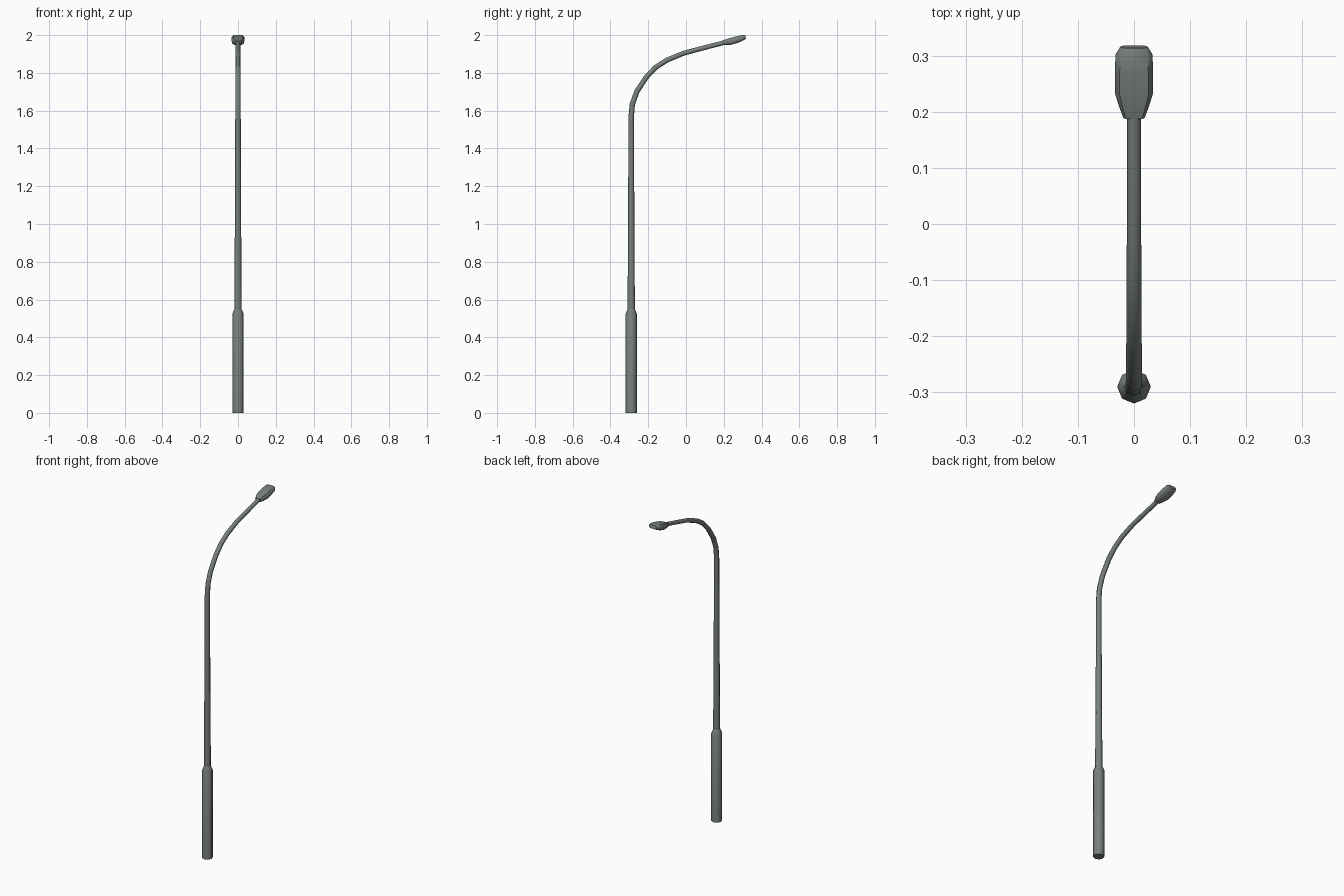
import bpy, bmesh, math
from mathutils import Vector

if "Cube" in bpy.data.objects:
    bpy.data.objects.remove(bpy.data.objects["Cube"])


def material(name, rgb):
    m = bpy.data.materials.new(name)
    m.diffuse_color = (*rgb, 1)
    m.use_nodes = True
    m.node_tree.nodes["Principled BSDF"].inputs["Base Color"].default_value = m.diffuse_color
    return m


steel = material("grey green steel", (0.19, 0.22, 0.20))
lens = material("lamp lens grey", (0.27, 0.25, 0.25))


def loft(name, rings, mats):
    """Skin a list of equal-length vertex rings and cap both ends."""
    bm = bmesh.new()
    vs = [[bm.verts.new(p) for p in r] for r in rings]
    n = len(rings[0])
    for a, b in zip(vs, vs[1:]):
        for i in range(n):
            j = (i + 1) % n
            bm.faces.new((a[i], a[j], b[j], b[i]))
    bm.faces.new(vs[0][::-1])
    bm.faces.new(vs[-1])
    bmesh.ops.recalc_face_normals(bm, faces=bm.faces)
    me = bpy.data.meshes.new(name)
    bm.to_mesh(me)
    bm.free()
    ob = bpy.data.objects.new(name, me)
    bpy.context.collection.objects.link(ob)
    for m in mats:
        me.materials.append(m)
    bpy.ops.object.select_all(action='DESELECT')
    ob.select_set(True)
    bpy.context.view_layer.objects.active = ob
    bpy.ops.object.shade_smooth_by_angle(angle=math.radians(50))
    return ob


def tube(name, path, sides=8):
    """Tapered tube along (y, z, radius) points in the x = 0 plane."""
    rings = []
    for k, (y, z, r) in enumerate(path):
        a, b = path[max(k - 1, 0)], path[min(k + 1, len(path) - 1)]
        t = Vector((0, b[0] - a[0], b[1] - a[1])).normalized()
        nrm = Vector((0, -t.z, t.y))
        c = Vector((0, y, z))
        rings.append([c + r * (math.cos(q) * Vector((1, 0, 0)) + math.sin(q) * nrm)
                      for q in (2 * math.pi * i / sides for i in range(sides))])
    return loft(name, rings, [steel])


# thick lower sleeve with a sloped shoulder
PY = -0.29
tube("base_sleeve", [(PY, 0, 0.03), (PY, 0.525, 0.03), (PY, 0.55, 0.019)])

# slim tapered pole sweeping over into the arm
tube("pole_and_arm", [
    (PY, 0.53, 0.0195), (PY, 1.05, 0.0165), (PY, 1.57, 0.0145),
    (-0.284, 1.635, 0.0142), (-0.260, 1.702, 0.014), (-0.210, 1.778, 0.0138),
    (-0.160, 1.830, 0.0135), (-0.100, 1.868, 0.0132), (-0.010, 1.905, 0.0128),
    (0.100, 1.934, 0.0125), (0.205, 1.961, 0.012)])

# lamp head: tilted loft of chamfered sections (distance, half width, top, bottom)
tilt = math.radians(14.5)
along = Vector((0, math.cos(tilt), math.sin(tilt)))
up = Vector((0, -math.sin(tilt), math.cos(tilt)))
origin = Vector((0, 0.19, 1.957))
sections = [(0.0, 0.019, 0.012, -0.010), (0.022, 0.027, 0.015, -0.016),
            (0.046, 0.034, 0.016, -0.020), (0.085, 0.034, 0.016, -0.019),
            (0.117, 0.033, 0.014, -0.013), (0.130, 0.025, 0.010, -0.009)]
rings = []
for s, w, t, b in sections:
    prof = [(0.65, b), (0.93, b * 0.6), (1, t * 0.3), (0.75, t)]
    prof += [(-x, z) for x, z in prof[::-1]]
    rings.append([origin + along * s + up * z + Vector((x * w, 0, 0)) for x, z in prof])
head = loft("lamp_head", rings, [steel, lens])

# underside of the lamp head is the lens
for f in head.data.polygons:
    if f.normal.dot(up) < -0.85:
        f.material_index = 1
